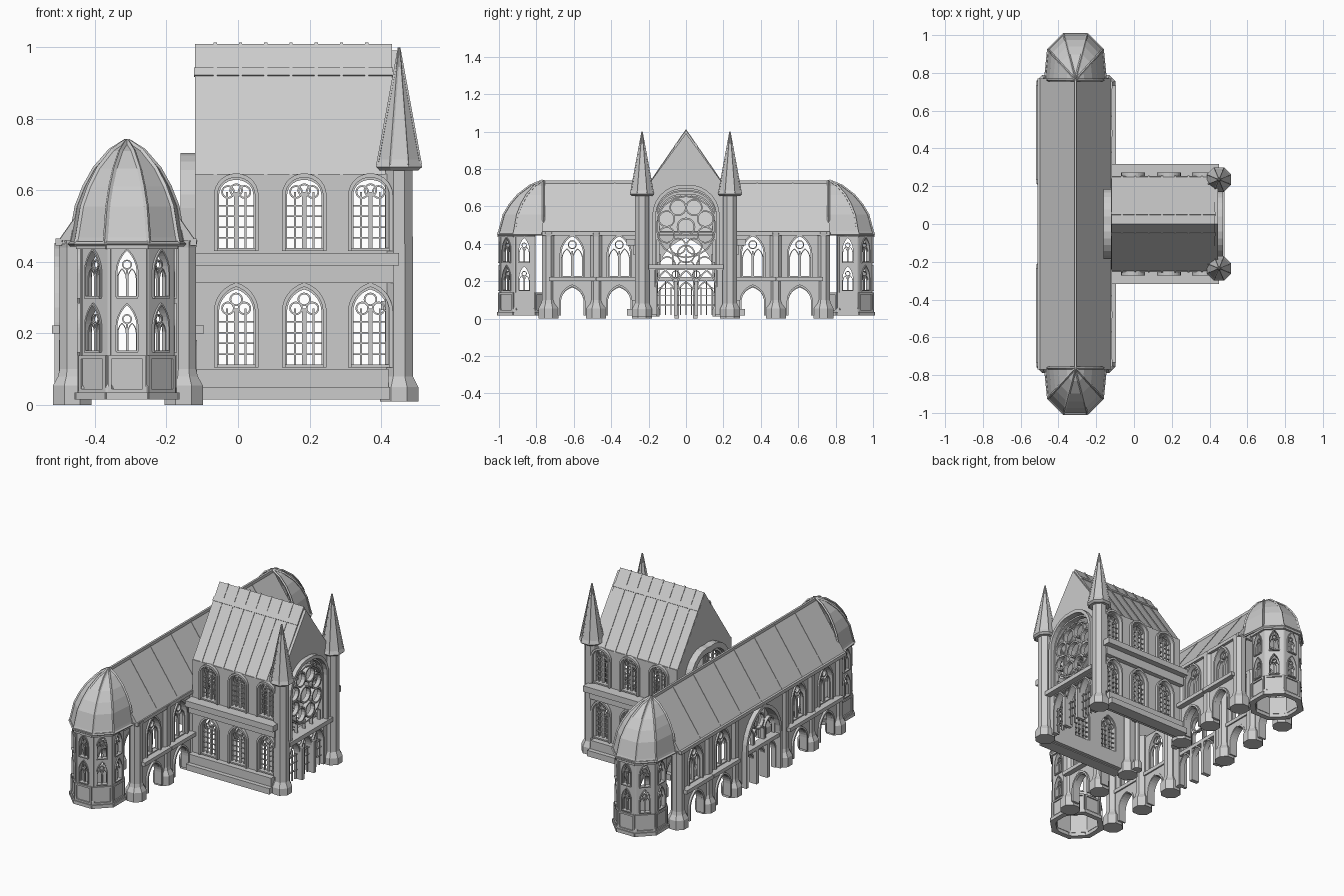
import bpy, bmesh
from math import pi, sin, cos, atan2, radians
from mathutils import Matrix, Vector

if "Cube" in bpy.data.objects:
    bpy.data.objects.remove(bpy.data.objects["Cube"])

col = bpy.context.collection

def place(x, y, ang=0, z=0, out=0):
    return Matrix.Translation((x, y, z)) @ Matrix.Rotation(radians(ang), 4, 'Z') @ Matrix.Translation((0, -out, 0))

def arch(w, z0, zs, zt, cx=0, n=7):
    """Pointed arch outline, from right foot over the tip to left foot."""
    h, H = w / 2, zt - zs
    c = (h * h - H * H) / (2 * h)
    e = atan2(H, -c)
    r = [(c + (h - c) * cos(e * i / n), zs + (h - c) * sin(e * i / n)) for i in range(n + 1)]
    pts = [(h, z0)] + r + [(-x, z) for x, z in r[-2::-1]] + [(-h, z0)]
    return [(cx + x, z) for x, z in pts]

def rect(x0, z0, x1, z1):
    return [(x0, z0), (x1, z0), (x1, z1), (x0, z1)]

def circ(x, z, r, n=16):
    return [(x + r * cos(2 * pi * i / n), z + r * sin(2 * pi * i / n)) for i in range(n)]

def ring(x, z, r, b=.006):
    return [circ(x, z, r), circ(x, z, r - b)]

def arch_ring(w, z0, zs, zt, b, cx=0):
    """Arched band open at the foot."""
    return [arch(w, z0, zs, zt, cx) + arch(w - 2 * b, z0, zs, zt - b * 1.2, cx)[::-1]]

def add(name, pieces, mats):
    """Extruded outlines (loops, thickness, outward offset) in one mesh, placed repeatedly."""
    bm = bmesh.new()
    for loops, t, out in pieces:
        cu = bpy.data.curves.new(name, 'CURVE')
        cu.dimensions, cu.fill_mode, cu.extrude = '2D', 'BOTH', t / 2
        for L in loops:
            sp = cu.splines.new('POLY')
            sp.points.add(len(L) - 1)
            for p, (x, z) in zip(sp.points, L):
                p.co = (x, z, 0, 1)
            sp.use_cyclic_u = True
        ob = bpy.data.objects.new(name, cu)
        col.objects.link(ob)
        dg = bpy.context.evaluated_depsgraph_get()
        me = bpy.data.meshes.new_from_object(ob.evaluated_get(dg))
        me.transform(Matrix.Translation((0, -out, 0)) @ Matrix.Rotation(pi / 2, 4, 'X'))
        bm.from_mesh(me)
        bpy.data.objects.remove(ob)
        bpy.data.curves.remove(cu)
        bpy.data.meshes.remove(me)
    bmesh.ops.remove_doubles(bm, verts=bm.verts, dist=1e-5)
    finish(name, bm, mats)

def finish(name, bm, mats):
    bmesh.ops.recalc_face_normals(bm, faces=bm.faces)
    for f in bm.faces:
        f.smooth = False
    me = bpy.data.meshes.new(name)
    bm.to_mesh(me)
    bm.free()
    obs = []
    for m in mats:
        ob = bpy.data.objects.new(name, me)
        ob.matrix_world = m
        col.objects.link(ob)
        obs.append(ob)
    return obs

def lathe(name, prof, mats, n=8):
    bm = bmesh.new()
    rows = [[bm.verts.new((r * cos(2 * pi * (i + .5) / n), r * sin(2 * pi * (i + .5) / n), z)) for i in range(n)] for r, z in prof]
    for a, b in zip(rows, rows[1:]):
        for i in range(n):
            bm.faces.new((a[i], a[(i + 1) % n], b[(i + 1) % n], b[i]))
    bm.faces.new(rows[0][::-1])
    bm.faces.new(rows[-1])
    finish(name, bm, mats)

def ribs(name, paths, r):
    cu = bpy.data.curves.new(name, 'CURVE')
    cu.dimensions, cu.bevel_depth, cu.bevel_resolution, cu.use_fill_caps = '3D', r, 0, True
    for P in paths:
        sp = cu.splines.new('POLY')
        sp.points.add(len(P) - 1)
        for p, c in zip(sp.points, P):
            p.co = (*c, 1)
        sp.use_smooth = False
    col.objects.link(bpy.data.objects.new(name, cu))

def roof(hw, z0, z1, t):
    return [(-hw, z0), (0, z1), (hw, z0), (hw - t, z0), (0, z1 - 1.45 * t), (t - hw, z0)]

S = (-1, 1)
WX = (-.005, .185, .37)

# Nave side walls with two storeys of windows
NX = .155
holes = [arch(.105, z, z + .155, z + h, x - NX) for x in WX for z, h in ((.105, .225), (.43, .205))]
add("nave_side_wall", [([rect(-.275, .02, .275, .645)] + holes, .03, 0)], [place(NX, y) for y in (-.24, .24)])

def nave_window(h):
    p = [(arch_ring(.125, 0, .155, h + .012, .01), .045, .01), (arch_ring(.108, 0, .155, h, .006), .02, 0),
         ([rect(-.054, 0, .054, .008)], .04, .005)]
    p += [([rect(x - b, 0, x + b, .165)], .014, 0) for x, b in ((0, .006), (-.026, .0025), (.026, .0025))]
    p += [([rect(-.05, z, .05, z + .004)], .008, 0) for z in (.035, .065, .095, .125)]
    p += [(ring(x, z, .019, .005), .016, 0) for x, z in ((-.023, .165), (.023, .165), (0, h - .035))]
    return p

for n, z, h in (("lower_nave_window", .105, .225), ("upper_nave_window", .43, .205)):
    add(n, nave_window(h), [place(x, s * .24, 0 if s < 0 else 180, z) for x in WX for s in S])

# Nave ledges and plinth
add("nave_ledge", [([rect(-.28, .39, .295, .425)], .065, .03), ([rect(-.28, .34, .28, .39)], .03, .012)],
    [place(NX, s * .255, 0 if s < 0 else 180) if s < 0 else place(NX, .255) @ Matrix.Scale(-1, 4, (0, 1, 0)) for s in S])
add("nave_plinth", [([rect(-.275, .015, .27, .05)], .07, .025), ([rect(-.275, .05, .265, .1)], .045, .012)],
    [place(NX, -.255), place(NX, .255) @ Matrix.Scale(-1, 4, (0, 1, 0))])

# Nave roof with standing seams, ridge band and end bands
p = [([roof(.25, .645, 1.008, .022)], .55, 0)]
p += [([roof(.256, .642, 1.013, .02)], .009, .275 - .0705 * i - (.004 if i == 0 else 0)) for i in range(1, 8)]
for s in S:
    p.append(([[(s * .064, .922), (s * .05, .942), (s * .044, .936), (s * .058, .916)]], .555, 0))
add("nave_roof", p, [place(NX, 0, 90)])

# Rear gable above the hall
add("rear_gable", [([[(-.24, .45), (-.24, .65), (0, .99), (.24, .65), (.24, .45)], arch(.3, .46, .54, .66)], .025, 0),
                   (arch_ring(.37, .42, .55, .70, .03), .045, -.03), (arch_ring(.31, .3, .54, .665, .012), .03, -.02)],
    [place(-.108, 0, 90)])

# Facade with rose window
p = [([[(-.205, .02), (-.205, .71), (0, .99), (.205, .71), (.205, .02), (.165, .02), (.165, .26), (-.165, .26), (-.165, .02)],
       arch(.33, .29, .55, .695)], .03, 0),
     (arch_ring(.36, .29, .55, .715, .018), .06, .01), (arch_ring(.325, .29, .545, .685, .008), .03, 0),
     ([rect(-.2, .265, .2, .29)], .08, .01), (ring(0, .49, .05, .009), .025, 0), (ring(0, .49, .168, .008), .025, 0)]
for i in range(8):
    a = 2 * pi * i / 8 + pi / 8
    p.append((ring(.112 * cos(a), .49 + .112 * sin(a), .046, .008), .025, 0))
p += [([rect(x - .004, .29, x + .004, .345)], .02, 0) for x in (-.14, -.07, 0, .07, .14)]
# Gateway under the rose
for x in (-.11, 0, .11):
    p.append((arch_ring(.11, .02, .16, .262, .009, x), .04, 0))
    p += [([rect(x + d - .0025, .02, x + d + .0025, .2 - abs(d))], .012, 0) for d in (-.03, 0, .03)]
    p += [([rect(x - .05, z, x + .05, z + .004)], .01, 0) for z in (.07, .12, .16)]
p += [([rect(x - .01, .015, x + .01, .2)], .05, .01) for x in (-.055, .055)]
p += [(ring(x, .235, .022, .005), .02, 0) for x in (-.055, .055)]
add("facade", p, [place(.43, 0, 90)])

# Spired corner towers
spots = [place(.45, s * .235) for s in S]
lathe("tower_shaft", [(.058, .01), (.058, .05), (.042, .08), (.041, .655), (.05, .665)], spots)
lathe("tower_spire", [(.058, .655), (.07, .665), (.062, .685), (.002, .995)], spots)
paths = []
for s in S:
    for i in range(8):
        a = 2 * pi * (i + .5) / 8
        paths.append([(.45 + .065 * cos(a), s * .235 + .065 * sin(a), .672), (.45, s * .235, .998)])
ribs("spire_ribs", paths, .004)

# Hall roof
HX = -.31
p = [([roof(.19, .46, .73, .018)], 1.54, 0), ([rect(-.006, .715, .006, .738)], 1.54, 0)]
p += [([roof(.193, .458, .734, .016)], .008, y) for y in (-.57, -.38, -.19, 0, .19, .38, .57)]
p += [([rect(s * .188 - .012, .445, s * .188 + .006, .465)], 1.54, 0) for s in S]
add("hall_roof", p, [place(HX, 0)])
add("hall_end_gable", [([[(-.185, .45), (0, .715), (.185, .45)], arch(.22, .46, .47, .6)], .015, 0)], [place(HX, s * .76) for s in S])

# Hall piers
lathe("hall_pier", [(.058, 0), (.058, .055), (.043, .08), (.038, .1), (.038, .44), (.042, .46)],
      [place(x, y * s) for x in (-.463, -.152) for y in (.735, .48, .235) for s in S])

# Hall bays: open arch below, traceried window above
p = [([[(-.125, .015), (-.125, .2), (.125, .2), (.125, .015)] + arch(.12, .015, .09, .165)], .035, 0),
     (arch_ring(.14, .015, .09, .182, .01), .05, .005), ([rect(-.125, .2, .125, .222)], .075, .012),
     ([rect(-.125, .222, .125, .455), arch(.115, .228, .345, .44)], .025, 0),
     (arch_ring(.135, .222, .345, .452, .01), .035, .005), ([rect(-.005, .225, .005, .36)], .015, 0),
     (ring(0, .395, .024), .015, 0)]
p += [(arch_ring(.056, .225, .32, .375, .005, x), .015, 0) for x in (-.029, .029)]
add("hall_bay", p, [place(x, s * y, a) for x, a in ((-.47, -90), (-.145, 90)) for y in (.608, .357) for s in S])

# Central portal in the rear side
p = [([[(-.235, .015), (-.235, .455), (.235, .455), (.235, .015)] + arch(.3, .015, .23, .43)], .03, 0),
     (arch_ring(.335, .015, .23, .452, .018), .06, .012), ([rect(-.15, .2, .15, .222)], .05, .01),
     (ring(0, .345, .05, .008), .02, 0)]
p += [(arch_ring(.095, .222, .28, .335 if x else .3, .007, x), .02, 0) for x in (-.1, 0, .1)]
p += [(arch_ring(.1, .015, .12, .2, .008, x), .03, 0) for x in (-.1, 0, .1)]
p += [([rect(x - .012, 0, x + .012, .2)], .05, .01) for x in (-.05, .05)]
add("rear_portal", p, [place(-.47, 0, -90)])
# Slim piers where hall meets nave
lathe("crossing_pier", [(.03, .01), (.03, .05), (.018, .07), (.018, .46)], [place(-.165, s * .17) for s in S])

# End apses: eight-sided base, five windowed faces
AY, AP = .865, .122
faces = [(s, k, place(HX, s * AY, (0 if s < 0 else 180) + 45 * k, 0, AP)) for s in S for k in range(-3, 5)]
add("apse_base", [([rect(-.062, .015, .062, .035)], .03, .008), ([rect(-.055, .035, .055, .14)], .02, 0),
                  ([rect(-.053, .035, .053, .138), rect(-.043, .045, .043, .128)], .012, .011)], [m for s, k, m in faces])
p = [([rect(-.053, .14, .053, .455), arch(.056, .15, .215, .28), arch(.056, .302, .37, .432)], .018, 0),
     ([rect(-.058, .435, .058, .458)], .03, .006)]
for z in (.15, .302):
    p += [(arch_ring(.064, z, z + .066, z + .135, .005), .026, .003), ([rect(-.0025, z, .0025, z + .08)], .01, 0),
          (ring(0, z + .09, .014, .004), .01, 0), ([rect(-.03, z - .004, .03, z + .002)], .03, .003)]
    p += [(arch_ring(.027, z, z + .05, z + .08, .003, x), .01, 0) for x in (-.014, .014)]
add("apse_wall", p, [m for s, k, m in faces if abs(k) <= 2])
posts = [m @ Matrix.Translation((.053, 0, 0)) for s, k, m in faces if -3 <= k <= 2]
lathe("apse_corner_post", [(.017, .015), (.015, .05), (.009, .06), (.009, .455)], posts, 6)

# Apse roofs: curved half domes with ridge ribs
plan = [(-.155, 0), (-.14, .155), (-.06, .235), (.06, .235), (.14, .155), (.155, 0)]
prof = [(1.03, .45), (1, .468), (.9, .555), (.76, .61), (.58, .66), (.3, .71), (.02, .737)]
paths = []
for s in S:
    rows = [[Vector((HX + x * r, s * (.762 + y * r), z)) for r, z in prof] for x, y in plan]
    bm = bmesh.new()
    vs = [[bm.verts.new(c) for c in row] for row in rows]
    for a, b in zip(vs, vs[1:]):
        for i in range(len(prof) - 1):
            q = (a[i], b[i], b[i + 1], a[i + 1])
            bm.faces.new(q if s < 0 else q[::-1])
    ob = finish("apse_roof", bm, [Matrix()])[0]
    mod = ob.modifiers.new("thickness", 'SOLIDIFY')
    mod.thickness = .01
    paths += rows + [[row[0] for row in rows]]
ribs("apse_roof_ribs", paths, .007)
